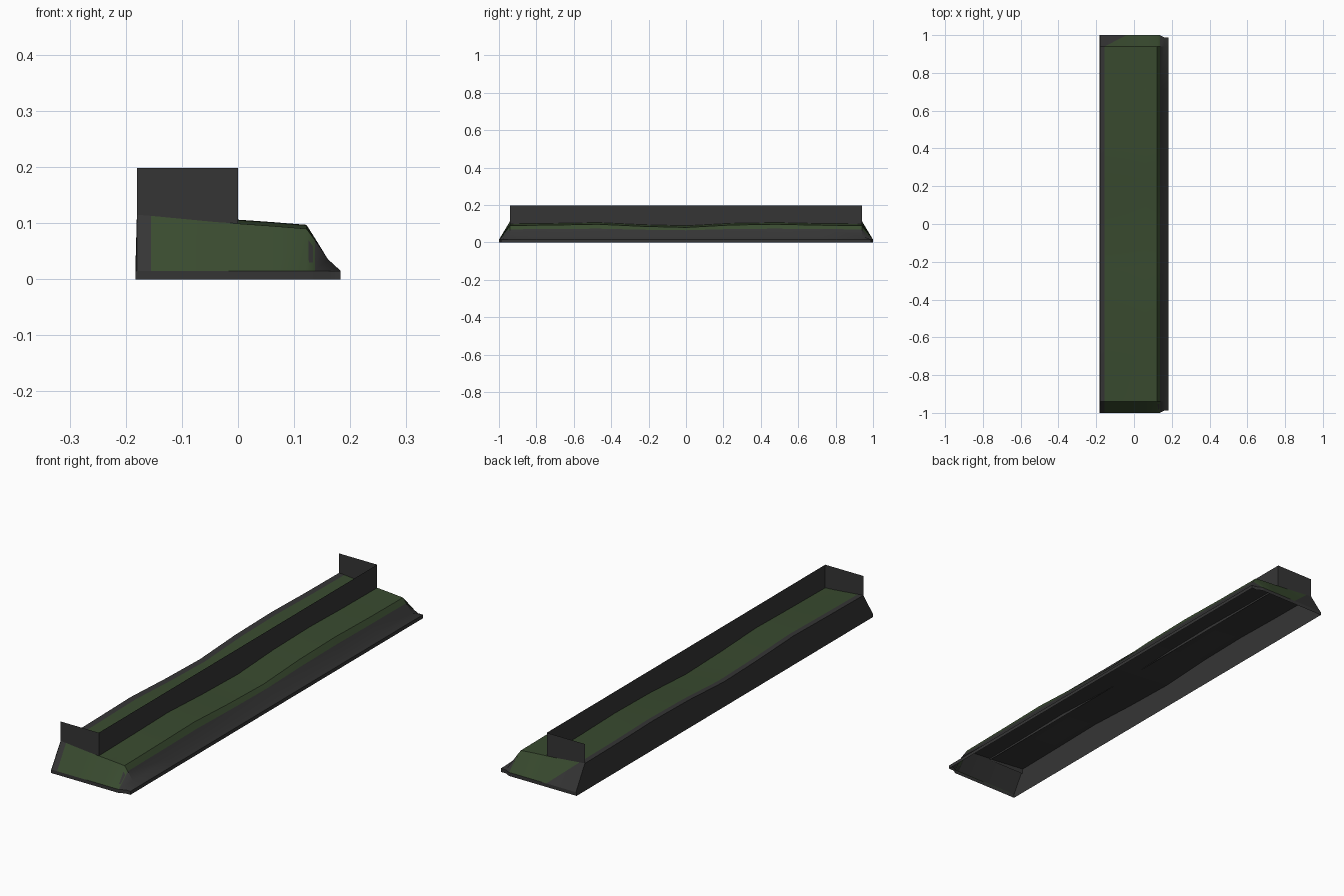
import bpy, bmesh

if "Cube" in bpy.data.objects:
    bpy.data.objects.remove(bpy.data.objects["Cube"])


def material(name, rgb):
    m = bpy.data.materials.new(name)
    m.diffuse_color = (*rgb, 1)
    m.use_nodes = True
    m.node_tree.nodes["Principled BSDF"].inputs["Base Color"].default_value = m.diffuse_color
    return m


GREY = material("dark grey stone", (0.036, 0.036, 0.036))
GREEN = material("moss green", (0.041, 0.070, 0.029))

# Cross-section (x, z) of the bank, left foot to right foot
PROFILE = [(-.183, 0), (-.183, .015), (-.18, .115), (-.155, .113), (-.04, .102),
           (.06, .095), (.122, .090), (.137, .070), (.16, .036), (.183, .015), (.183, 0)]
# Gentle height waves along the length (y, rise)
WAVES = [(-.94, 0), (-.7, .003), (-.47, .007), (-.235, -.004), (0, -.010),
         (.24, .003), (.48, .007), (.71, .002), (.94, 0)]


def section(y, rise):
    return [(x, y, z + (rise if z > .08 else rise * .5 if z > .06 else 0)) for x, z in PROFILE]


def end_section(y, top):
    # bank ends slope down to a thin vertical rim, slightly shorter at the right foot
    return [(x, y * (.988 if x > .15 else 1), min(z, top)) for x, z in PROFILE]


def add_object(name, bm):
    mesh = bpy.data.meshes.new(name)
    bm.to_mesh(mesh)
    bm.free()
    mesh.materials.append(GREY)
    mesh.materials.append(GREEN)
    ob = bpy.data.objects.new(name, mesh)
    bpy.context.collection.objects.link(ob)
    return ob


def grid(bm, rows, flip=False):
    vs = [[bm.verts.new(p) for p in row] for row in rows]
    for a, b in zip(vs, vs[1:]):
        for i in range(len(a) - 1):
            q = [a[i], a[i + 1], b[i + 1], b[i]]
            bm.faces.new(q[::-1] if flip else q)
    return vs


# Bank: open-bottomed shell with a green middle and grey borders
middle = [section(y, r) for y, r in WAVES]
rows = [end_section(-1, 0), end_section(-1, .015)] + middle + [end_section(1, .015), end_section(1, 0)]
bm = bmesh.new()
vs = grid(bm, rows)
# worn grey corner on the back end: split one panel diagonally
bmesh.ops.connect_verts(bm, verts=[vs[-3][3], vs[-2][4]])
for f in bm.faces:
    c = f.calc_center_median()
    low = max(v.co.z for v in f.verts) < .016
    worn = c.y > .945 and abs(c.x + .1167) < .005
    f.material_index = int(-.155 < c.x < .137 and not low and not worn)
bmesh.ops.remove_doubles(bm, verts=bm.verts[:], dist=.0002)
bmesh.ops.dissolve_degenerate(bm, edges=bm.edges[:], dist=.0002)
bank = add_object("planted_bank", bm)
bpy.context.view_layer.objects.active = bank
bank.select_set(True)
bpy.ops.object.shade_smooth_by_angle(angle=.5)

# Grey underside just below the green ground
bm = bmesh.new()
ends = [[(x, s * .996, .014) for x, z in PROFILE[2:8]] for s in (-1, 1)]
inner = [[(x, y, z - .004) for x, y, z in row[2:8]] for row in middle]
grid(bm, [ends[0]] + inner + [ends[1]], flip=True)
add_object("bank_underside", bm)

# Thin U-shaped wall standing on the left half
bm = bmesh.new()
path = [(-.18, -.94), (0, -.94), (0, .94), (-.18, .94)]
grid(bm, [[(x, y, .088) for x, y in path], [(x, y, .198) for x, y in path]])
add_object("thin_wall", bm)
